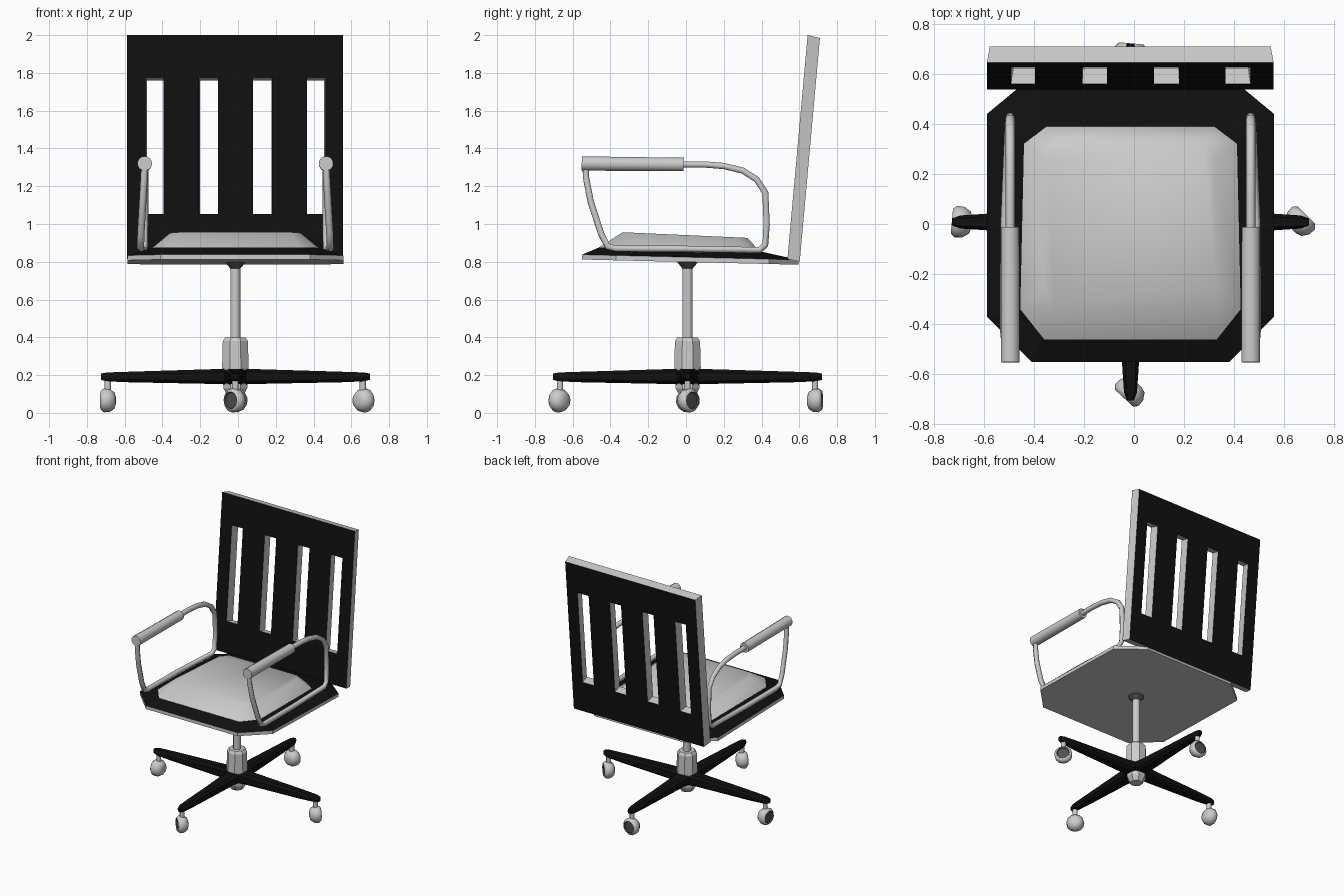
import bpy, bmesh, math
from mathutils import Vector, Matrix

if "Cube" in bpy.data.objects:
    bpy.data.objects.remove(bpy.data.objects["Cube"])

CX, CY = -0.014, 0.008


def material(name, v):
    m = bpy.data.materials.new(name)
    m.diffuse_color = (v, v, v, 1)
    m.use_nodes = True
    m.node_tree.nodes["Principled BSDF"].inputs["Base Color"].default_value = m.diffuse_color
    return m


GREY = material("grey", 0.6)
BLACK = material("black", 0.005)
DARK = material("dark_grey", 0.08)


def finish(bm, name, mats=(GREY,), smooth=None):
    bmesh.ops.recalc_face_normals(bm, faces=bm.faces)
    me = bpy.data.meshes.new(name)
    bm.to_mesh(me)
    bm.free()
    ob = bpy.data.objects.new(name, me)
    bpy.context.collection.objects.link(ob)
    for m in mats:
        me.materials.append(m)
    if smooth:
        bpy.ops.object.select_all(action='DESELECT')
        ob.select_set(True)
        bpy.context.view_layer.objects.active = ob
        bpy.ops.object.shade_smooth_by_angle(angle=math.radians(smooth))
    return ob


def loft(rings, name, mats=(GREY,), bands=(), smooth=None, caps=(True, True)):
    """Skin a stack of equal-length rings; bands = material index per band."""
    bm = bmesh.new()
    rows = [[bm.verts.new(p) for p in r] for r in rings]
    n = len(rows[0])
    for k, (a, b) in enumerate(zip(rows, rows[1:])):
        for i in range(n):
            j = (i + 1) % n
            f = bm.faces.new((a[i], a[j], b[j], b[i]))
            f.material_index = bands[k] if bands else 0
    if caps[0]:
        bm.faces.new(rows[0])
    if caps[1]:
        f = bm.faces.new(rows[-1])
        f.material_index = bands[-1] if bands else 0
    return finish(bm, name, mats, smooth)


def lathe(profile, origin, name, axis=(0, 0, 1), n=12, **kw):
    """Revolve (radius, height) points about an axis through origin."""
    rot = Vector((0, 0, 1)).rotation_difference(Vector(axis)).to_matrix()
    rings = [[Vector(origin) + rot @ Vector((r * math.cos(a), r * math.sin(a), h))
              for a in [(i + 0.5) * math.tau / n for i in range(n)]] for r, h in profile]
    return loft(rings, name, **kw)


# Slotted back panel: a grid with the slot cells left out, black faces and grey edges
xs = [-.587, -.49, -.395, -.206, -.107, .08, .18, .365, .464, .557]
ss = [0, .20, .81, 1]
bm = bmesh.new()


def back_point(x, s, d):
    x = CX + (x - CX) * (1 - .02 * d)
    return Vector((x, .537 + .107 * s + .065 * d, .815 + 1.185 * s - .015 * d))


V = {(i, j, d): bm.verts.new(back_point(x, s, d))
     for i, x in enumerate(xs) for j, s in enumerate(ss) for d in (0, 1)}
solid = {(i, j) for i in range(9) for j in range(3) if not (j == 1 and i % 2)}
for i, j in solid:
    c = [(i, j), (i + 1, j), (i + 1, j + 1), (i, j + 1)]
    for d in (0, 1):
        bm.faces.new([V[p + (d,)] for p in c]).material_index = 1
    for k, nb in enumerate([(i, j - 1), (i + 1, j), (i, j + 1), (i - 1, j)]):
        if nb not in solid:
            p, q = c[k], c[(k + 1) % 4]
            bm.faces.new((V[p + (0,)], V[q + (0,)], V[q + (1,)], V[p + (1,)]))
finish(bm, "back_panel", (GREY, BLACK))

# Seat shell and cushion: octagons that slope gently down to the back
outer = [(.395, -.55), (.572, -.37), (.572, .44), (.385, .595)]
rim = [(.345, -.46), (.44, -.34), (.425, .32), (.335, .39)]
crown = [(.30, -.335), (.345, -.26), (.335, .26), (.29, .325)]


def octagon(half, z, slope=-.024):
    pts = half + [(-x, y) for x, y in reversed(half)]
    return [(CX + x, y, z + slope * (y + .55)) for x, y in pts]


loft([octagon(outer, .812), octagon(outer, .838), octagon(rim, .878)],
     "seat_shell", (GREY, BLACK), (0, 1))
loft([octagon(rim, .872), octagon(rim, .879), octagon(crown, .966, -.045)],
     "seat_cushion", smooth=50)

# Armrests: bent tube loop plus a round pad
for side, label in ((-1, "left"), (1, "right")):
    path = [(.48, -.03, 1.315), (.48, .10, 1.315), (.48, .20, 1.307), (.48, .30, 1.283),
            (.48, .375, 1.235), (.48, .42, 1.165), (.48, .427, 1.0), (.482, .42, .89),
            (.484, .39, .862), (.50, 0, .868), (.502, -.37, .87), (.502, -.415, .88),
            (.50, -.45, .95), (.49, -.505, 1.12), (.483, -.53, 1.25), (.48, -.53, 1.31)]
    cu = bpy.data.curves.new("arm_tube", 'CURVE')
    cu.dimensions = '3D'
    cu.bevel_depth = .019
    cu.bevel_resolution = 1
    cu.use_fill_caps = True
    sp = cu.splines.new('POLY')
    sp.points.add(len(path) - 1)
    for p, (x, y, z) in zip(sp.points, path):
        p.co = (CX + side * x, y, z, 1)
    sp.use_smooth = True
    ob = bpy.data.objects.new("arm_tube_" + label, cu)
    bpy.context.collection.objects.link(ob)
    bpy.ops.object.select_all(action='DESELECT')
    ob.select_set(True)
    bpy.context.view_layer.objects.active = ob
    bpy.ops.object.convert(target='MESH')
    ob.data.materials.clear()
    ob.data.materials.append(GREY)
    lathe([(.037, 0), (.039, .54)], (CX + side * .48, -.012, 1.315), "arm_pad_" + label,
          axis=(0, -1, .01), smooth=40)

# Column, seat mount and hub
lathe([(.029, .36), (.029, .80)], (CX, CY, 0), "column", n=8, smooth=50)
lathe([(.03, .765), (.057, .795), (.057, .815)], (CX, CY, 0), "seat_mount",
      n=8, mats=(DARK,))
lathe([(.045, .09), (.068, .13), (.076, .24), (.072, .38), (.058, .40)],
      (CX, CY, 0), "hub", n=8)

# Four tapered legs, each with a stem and a caster turned its own way
legs = [("front", -90, 227), ("right", 0, 45), ("rear", 90, 85), ("left", 180, 175)]
for label, ang, turn in legs:
    rot = Matrix.Rotation(math.radians(ang), 3, 'Z')
    mid = Vector((CX, CY, 0))
    rings = []
    for d, w, lo, hi in [(.02, .06, .150, .235), (.10, .052, .153, .232),
                         (.56, .034, .162, .218), (.68, .026, .167, .214),
                         (.712, .014, .175, .208)]:
        rings.append([mid + rot @ Vector((d, y, z)) for y, z in
                      ((-w, lo + .015), (-w * .6, lo), (w * .6, lo), (w, lo + .015),
                       (w, hi - .015), (w * .6, hi), (-w * .6, hi), (-w, hi - .015))])
    loft(rings, label + "_leg", (BLACK,), smooth=30)
    tip = mid + rot @ Vector((.675, 0, 0))
    lathe([(.018, .10), (.018, .18)], tip, label + "_caster_stem", n=8, smooth=50)
    a = math.radians(turn)
    lathe([(.02, -.042), (.045, -.034), (.062, -.008), (.064, .022), (.05, .038),
           (.046, .038), (.042, .030)],
          tip + Vector((0, 0, .066)), label + "_caster",
          axis=(math.cos(a), math.sin(a), 0), mats=(GREY, DARK),
          bands=(0, 0, 0, 0, 0, 1), smooth=50)
